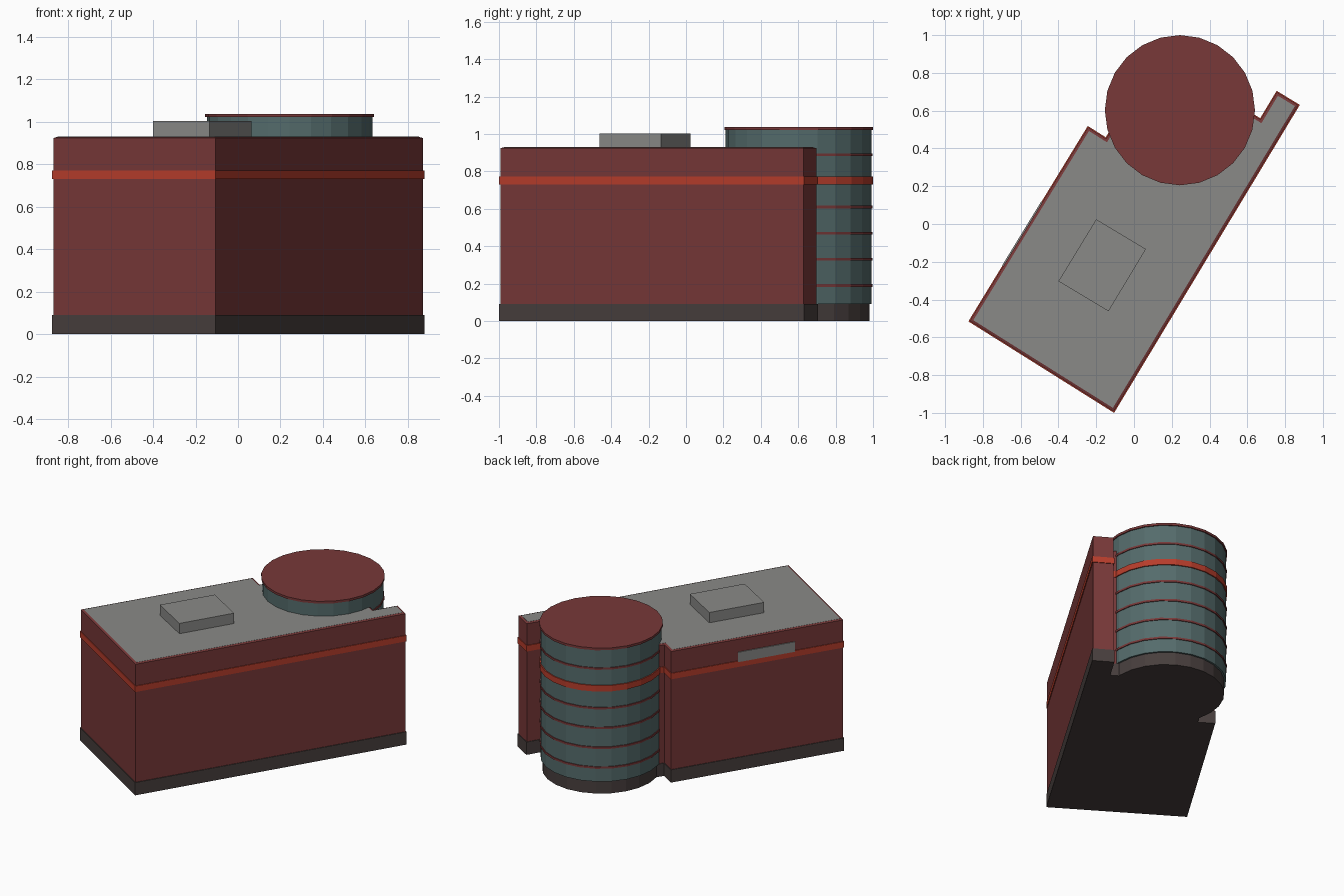
import bpy, bmesh, math
from mathutils import Vector

if "Cube" in bpy.data.objects:
    bpy.data.objects.remove(bpy.data.objects["Cube"])


def material(name, rgb):
    m = bpy.data.materials.new(name)
    lin = [c / 12.92 if c <= 0.04045 else ((c + 0.055) / 1.055) ** 2.4 for c in rgb]
    m.diffuse_color = (*lin, 1)
    m.use_nodes = True
    m.node_tree.nodes["Principled BSDF"].inputs["Base Color"].default_value = m.diffuse_color
    return m


MAROON = material("maroon brick", (0.47, 0.22, 0.22))
RED = material("red band", (0.72, 0.24, 0.17))
GREY = material("roof grey", (0.54, 0.54, 0.53))
TEAL = material("teal glass", (0.33, 0.42, 0.42))
DARK = material("dark plinth", (0.28, 0.245, 0.24))

# Footprint of the main block, counter-clockwise, with the notch for the tower
FOOT = [Vector(p) for p in [(-0.107, -0.993), (0.871, 0.629), (0.757, 0.698), (0.670, 0.553),
                            (0.115, 0.892), (-0.148, 0.452), (-0.243, 0.512), (-0.870, -0.514)]]
CENTRE = Vector((0.243, 0.6025))


def offset(points, d):
    """Move every edge of a polygon outwards by d."""
    out = []
    for i, p in enumerate(points):
        a = (p - points[i - 1]).normalized()
        b = (points[(i + 1) % len(points)] - p).normalized()
        na, nb = Vector((a.y, -a.x)), Vector((b.y, -b.x))
        out.append(p + (na + nb) * d / (1 + na.dot(nb)))
    return out


def circle(r, n=24):
    return [CENTRE + Vector((math.cos(t), math.sin(t))) * r
            for t in (2 * math.pi * i / n for i in range(n))]


def prism(name, points, z0, z1, mat, top=None):
    """Extrude a polygon from z0 to z1, optionally to a different top outline."""
    bm = bmesh.new()
    lo = [bm.verts.new((p.x, p.y, z0)) for p in points]
    hi = [bm.verts.new((p.x, p.y, z1)) for p in (top or points)]
    bm.faces.new(lo[::-1])
    bm.faces.new(hi)
    for i in range(len(lo)):
        j = (i + 1) % len(lo)
        bm.faces.new((lo[i], lo[j], hi[j], hi[i]))
    me = bpy.data.meshes.new(name)
    bm.to_mesh(me)
    bm.free()
    me.materials.append(mat)
    ob = bpy.data.objects.new(name, me)
    bpy.context.collection.objects.link(ob)
    return ob


# Main block: plinth, walls, red band, sloped rim and roof
prism("block_plinth", offset(FOOT, 0.005), 0, 0.09, DARK)
prism("block_walls", FOOT, 0.09, 0.924, MAROON)
prism("block_band", offset(FOOT, 0.005), 0.73, 0.772, RED)
inner = offset(FOOT, -0.014)
prism("roof_rim", FOOT, 0.924, 0.929, MAROON, inner)
prism("roof", inner, 0.925, 0.930, GREY)

# Plant room on the roof
prism("plant_room", [Vector(p) for p in [(-0.40, -0.303), (-0.135, -0.462), (0.063, -0.133), (-0.20, 0.025)]],
      0.925, 1.003, GREY)

# Blank panel on the left wall, just above the band
g, a = FOOT[6], FOOT[7]
along = (a - g).normalized()
out = Vector((along.y, -along.x)) * 0.007
p, q = g.lerp(a, 0.387), g.lerp(a, 0.717)
prism("wall_panel", [p, p + out, q + out, q], 0.765, 0.835, GREY)

# Round tower: plinth, glazing, floor rings, red band and lid
prism("tower_plinth", circle(0.378), 0, 0.095, DARK)
prism("tower_glass", circle(0.390), 0.09, 1.03, TEAL)
for i, z in enumerate((0.19, 0.33, 0.47, 0.61, 0.89)):
    prism(f"tower_ring_{i + 1}", circle(0.3955), z - 0.007, z + 0.007, MAROON)
prism("tower_band", circle(0.3975), 0.73, 0.772, RED)
prism("tower_lid", circle(0.3975), 1.022, 1.038, MAROON)
